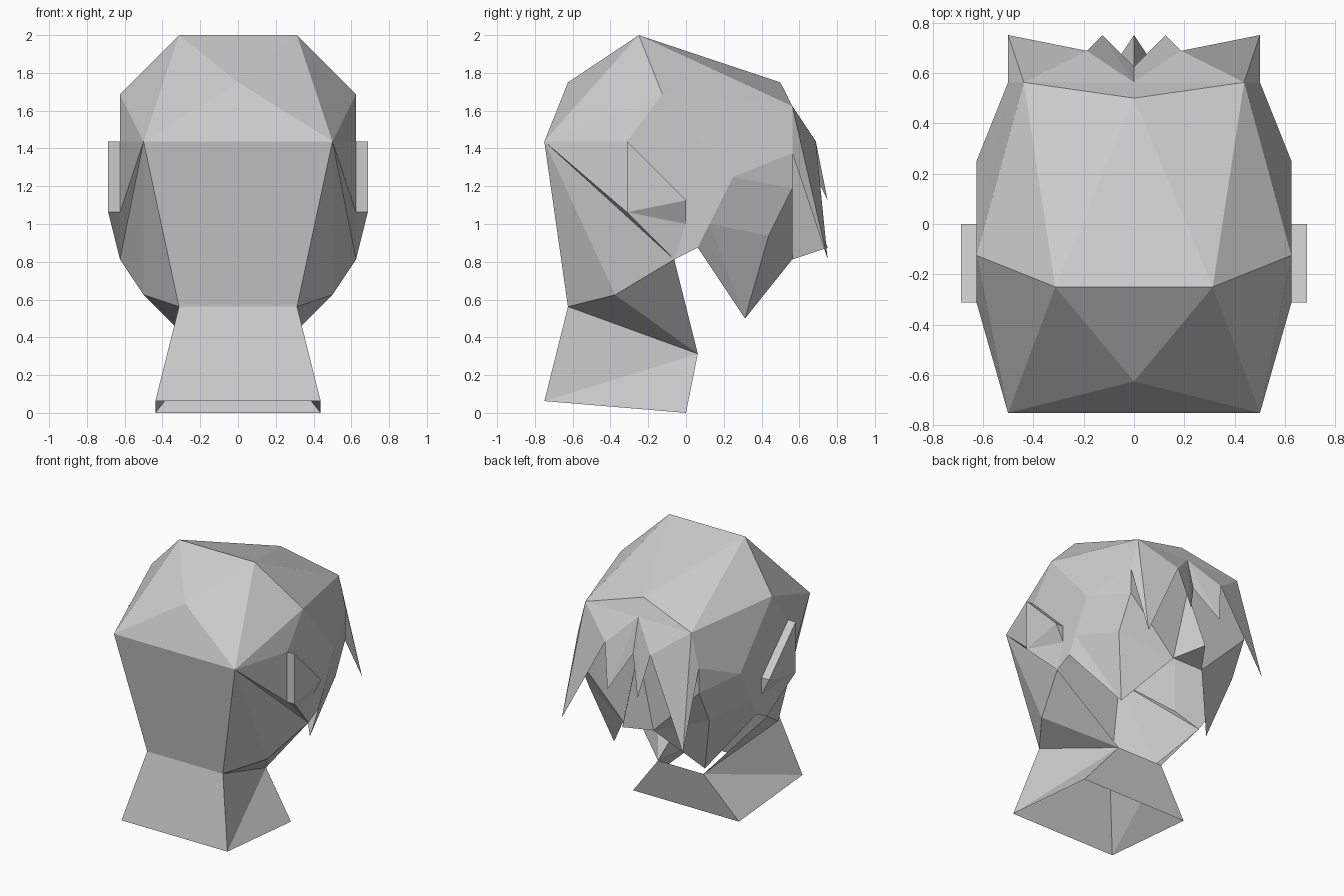
import bpy
import bmesh
from mathutils import Vector

cube = bpy.data.objects.get("Cube")
if cube:
    bpy.data.objects.remove(cube, do_unlink=True)

UNIT = 1 / 16  # every corner sits on this grid
CENTRE = Vector((0, -1, 17)) * UNIT

grey = bpy.data.materials.new("plain_grey")
grey.use_nodes = True
colour = (0.6, 0.6, 0.6, 1)
grey.diffuse_color = colour
grey.node_tree.nodes["Principled BSDF"].inputs["Base Color"].default_value = colour

# Named corners of the left half, in grid units
POINTS = dict(
    # skull
    crown=(5, -4, 32), crown_mid=(0, -4, 32), back_dip=(0, -10, 28),
    back=(8, -12, 23), back_mid=(0, -12, 23), temple=(10, -2, 27),
    wall_top=(10, -5, 23), wall_low=(10, -5, 17),
    nape=(5, -10, 9), nape_mid=(0, -10, 9),
    jaw=(8, -6, 10), jaw_front=(10, -1, 13),
    # neck
    throat=(3, 1, 5), throat_mid=(0, 1, 5),
    base_back=(7, -12, 1), base_back_mid=(0, -12, 1),
    base_front=(7, 0, 0), base_front_mid=(0, 0, 0),
    # face
    burn_low=(10, 1, 14), burn_mid=(10, 2, 16), burn_top=(10, 4, 20),
    chin=(6, 5, 8), cheek=(8, 7, 15), eye=(8, 9, 19), brow=(8, 9, 22),
    nostril=(2, 9, 13), nostril_mid=(0, 9, 13),
    nose_tip=(0, 12, 14), bridge=(0, 9, 22),
    # hair
    hairline=(7, 9, 26), hairline_mid=(0, 9, 26), part=(0, 8, 28),
    lock_root=(3, 11, 23), side_tip=(8, 12, 13),
    mid_tip=(2, 12, 18), lock_gap=(0, 10, 22),
    # ear
    ear_top=(11, -5, 23), ear_low=(11, -5, 17), ear_front=(11, 0, 18),
    ear_root=(10, 0, 18), ear_root_low=(10, 0, 16),
)


def build_part(name, faces):
    """Make a flat-faced half shell from named corners and mirror it."""
    bm = bmesh.new()
    made = {}
    for names in faces:
        corners = []
        for key in names.split():
            if key not in made:
                made[key] = bm.verts.new(Vector(POINTS[key]) * UNIT)
            corners.append(made[key])
        face = bm.faces.new(corners)
        face.normal_update()
        # turn every face outwards
        if face.normal.dot(face.calc_center_median() - CENTRE) < 0:
            face.normal_flip()
    mesh = bpy.data.meshes.new(name)
    bm.to_mesh(mesh)
    bm.free()
    mesh.materials.append(grey)
    obj = bpy.data.objects.new(name, mesh)
    bpy.context.collection.objects.link(obj)
    obj.modifiers.new("Mirror", "MIRROR")


# Skull: back panel, crown facets and side walls
build_part("skull", [
    "back_mid back nape nape_mid",
    "back_mid back_dip back",
    "back_dip crown back",
    "back_dip crown_mid crown",
    "back crown temple",
    "back temple wall_top",
    "back wall_top wall_low",
    "back wall_low jaw_front",
    "back jaw_front jaw",
    "back jaw nape",
    "temple wall_top wall_low jaw_front burn_low burn_mid burn_top",
    "crown_mid crown part",
    "crown part hairline",
    "crown hairline temple",
    "temple burn_top brow",
    "temple brow hairline",
])

# Neck: open at the throat and underneath
build_part("neck", [
    "nape_mid nape base_back base_back_mid",
    "nape throat base_back",
    "throat base_front base_back",
    "throat_mid throat base_front base_front_mid",
    "nape jaw throat",
    "jaw jaw_front throat",
])

# Face: cheeks, eye area and forehead
build_part("face", [
    "burn_low burn_mid chin",
    "burn_mid cheek chin",
    "burn_mid burn_top cheek",
    "burn_top eye cheek",
    "burn_top brow eye",
    "chin cheek nostril",
    "cheek eye nostril",
    "eye bridge nostril",
    "eye brow bridge",
    "brow hairline bridge",
    "hairline hairline_mid bridge",
])

# Nose wedge
build_part("nose", [
    "bridge nostril nose_tip",
    "nostril nostril_mid nose_tip",
])

# Fringe with pointed locks
build_part("fringe", [
    "part hairline hairline_mid",
    "hairline lock_root hairline_mid",
    "hairline side_tip lock_root",
    "hairline brow side_tip",
    "hairline_mid lock_root mid_tip",
    "hairline_mid mid_tip lock_gap",
])

# Ears
build_part("ears", [
    "ear_top ear_low ear_front",
    "wall_top wall_low ear_low ear_top",
    "wall_top ear_top ear_front ear_root",
    "ear_root ear_front ear_root_low",
    "ear_low ear_front ear_root_low",
    "ear_low ear_root_low jaw_front",
    "wall_low ear_low jaw_front",
])
